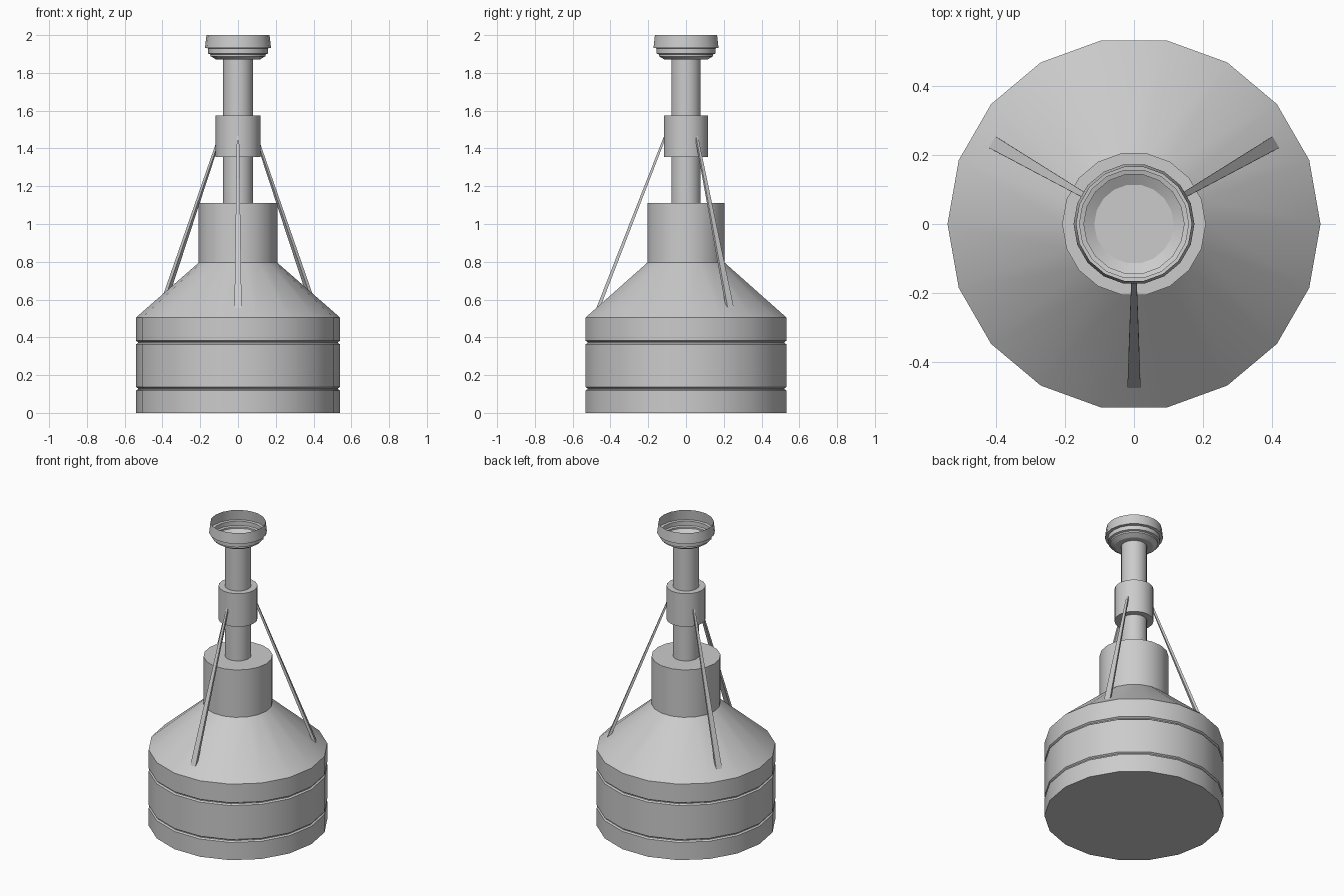
import bpy, bmesh, math
from mathutils import Matrix, Vector

if "Cube" in bpy.data.objects:
    bpy.data.objects.remove(bpy.data.objects["Cube"])

SIDES = 18


def finish(name, bm, smooth=True):
    bmesh.ops.recalc_face_normals(bm, faces=bm.faces)
    me = bpy.data.meshes.new(name)
    bm.to_mesh(me)
    bm.free()
    ob = bpy.data.objects.new(name, me)
    bpy.context.collection.objects.link(ob)
    if smooth:
        bpy.ops.object.select_all(action='DESELECT')
        ob.select_set(True)
        bpy.context.view_layer.objects.active = ob
        bpy.ops.object.shade_smooth_by_angle(angle=math.radians(30))
    return ob


def lathe(name, profile, cap_bottom=True, cap_top=True, sides=SIDES):
    """Revolve (radius, z) points around the z axis."""
    bm = bmesh.new()
    rings = []
    for r, z in profile:
        rings.append([bm.verts.new((r * math.cos(2 * math.pi * i / sides),
                                    r * math.sin(2 * math.pi * i / sides), z))
                      for i in range(sides)])
    for a, b in zip(rings, rings[1:]):
        for i in range(sides):
            j = (i + 1) % sides
            bm.faces.new((a[i], a[j], b[j], b[i]))
    if cap_bottom:
        bm.faces.new(rings[0][::-1])
    if cap_top:
        bm.faces.new(rings[-1])
    return finish(name, bm)


# Float body with two grooves and a conical shoulder
lathe("float_body", [
    (0.54, 0), (0.54, 0.118), (0.53, 0.125), (0.53, 0.13), (0.54, 0.137),
    (0.54, 0.363), (0.53, 0.37), (0.53, 0.375), (0.54, 0.382),
    (0.54, 0.505), (0.208, 0.795)])

# Neck, mast and collar
lathe("neck", [(0.208, 0.78), (0.208, 1.11)])
lathe("mast", [(0.079, 1.10), (0.079, 1.872)])
lathe("collar", [(0.118, 1.355), (0.118, 1.575)])

# Open lamp cup on top of the mast
lathe("lamp_cup", [
    (0.115, 1.87), (0.145, 1.888), (0.145, 1.898), (0.158, 1.902),
    (0.158, 1.93), (0.175, 1.932), (0.167, 2.0)], cap_top=False)


# Tapered struts from the collar to the shoulder
def strut(name, angle):
    top, bottom = Vector((0.11, 0, 1.465)), Vector((0.467, 0, 0.55))
    axis = (bottom - top).normalized()
    side = Vector((0, 1, 0))
    out = side.cross(axis).normalized()
    bm = bmesh.new()
    ends = []
    for p, w, t in ((top, 0.006, 0.006), (bottom, 0.019, 0.009)):
        ends.append([bm.verts.new(p + side * w * sx + out * t * sy)
                     for sx, sy in ((-1, -1), (1, -1), (1, 1), (-1, 1))])
    a, b = ends
    for i in range(4):
        j = (i + 1) % 4
        bm.faces.new((a[i], a[j], b[j], b[i]))
    bm.faces.new(a[::-1])
    bm.faces.new(b)
    bm.transform(Matrix.Rotation(math.radians(angle), 4, 'Z'))
    finish(name, bm, smooth=False)


for label, angle in (("front", -90), ("right", 30), ("left", 150)):
    strut(label + "_strut", angle)
